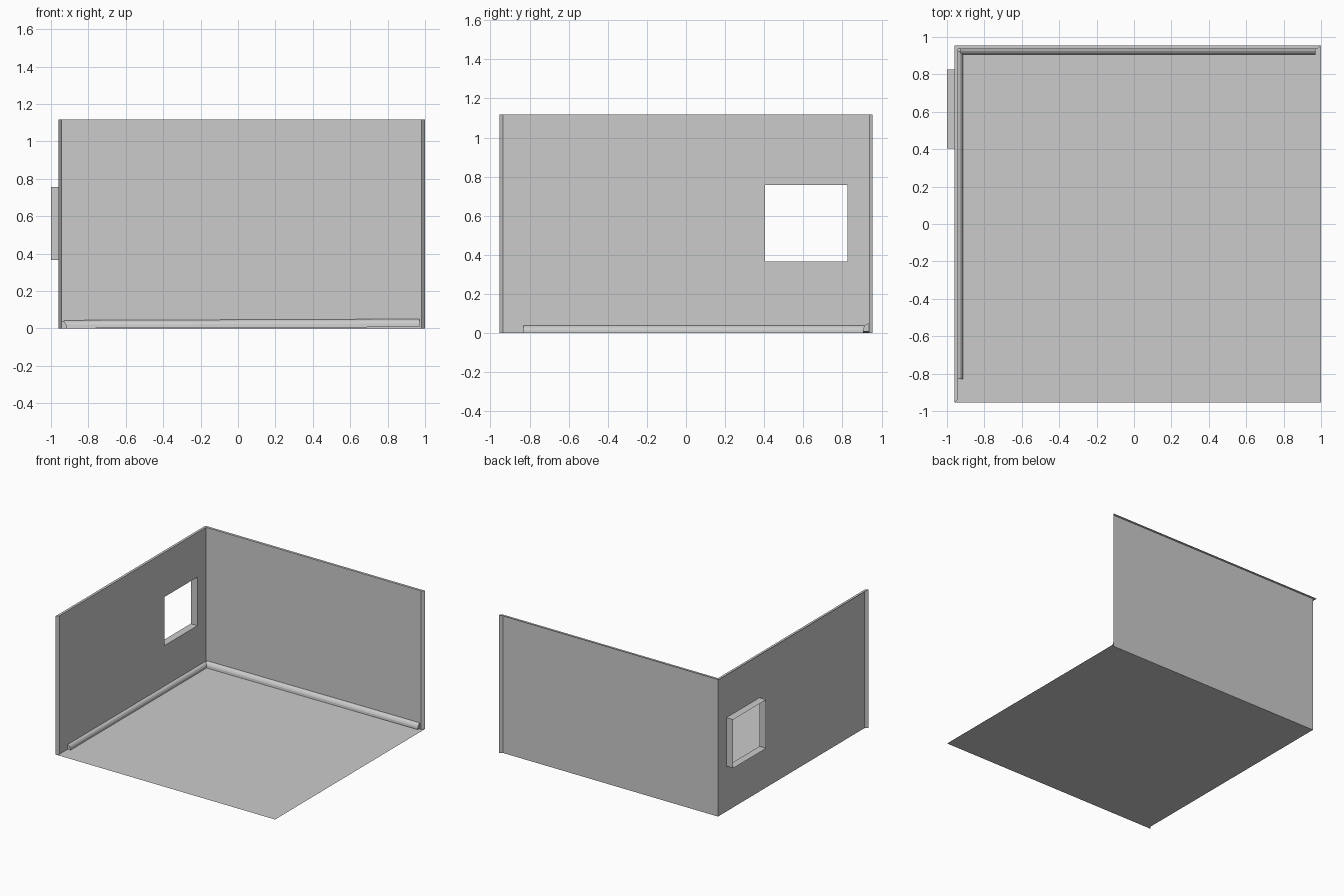
import bpy
from mathutils import Vector

if "Cube" in bpy.data.objects:
    bpy.data.objects.remove(bpy.data.objects["Cube"])

XL, XR, Y, H, T = -0.96, 1.0, 0.955, 1.117, 0.02   # room extents, height, lip width
XI, YI, XE = XL + T, Y - T, XR - T                  # inner wall planes
WY, WZ, WX = (0.405, 0.826), (0.365, 0.757), -1.0   # window opening and reveal depth


def make(name, faces):
    """Make an object from a list of polygons, merging shared corners."""
    verts, index, polys = [], {}, []
    for face in faces:
        poly = []
        for p in face:
            key = tuple(round(c, 5) for c in p)
            if key not in index:
                index[key] = len(verts)
                verts.append(key)
            poly.append(index[key])
        polys.append(poly)
    mesh = bpy.data.meshes.new(name)
    mesh.from_pydata(verts, [], polys)
    mesh.update()
    ob = bpy.data.objects.new(name, mesh)
    bpy.context.collection.objects.link(ob)
    return ob


def upright(a, b, z0=0, z1=H):
    """Vertical quad between two plan points."""
    return [(*a, z0), (*b, z0), (*b, z1), (*a, z1)]


# Plan points: outer lip corners and inner wall corners
out_front, out_corner, out_right = (XL, -Y), (XL, Y), (XR, Y)
in_front, in_corner, in_right = (XI, -YI), (XI, YI), (XE, YI)

# Floor sheet
make("floor", [[(*p, 0) for p in
     (in_corner, in_front, out_front, (XR, -Y), out_right, in_right)]])

# Left wall sheet, cut into a grid around the window, with end and top lips
ys, zs = (-YI, *WY, YI), (0, *WZ, H)
left = [upright((XI, ys[i]), (XI, ys[i + 1]), zs[j], zs[j + 1])
        for i in range(3) for j in range(3) if (i, j) != (1, 1)]
left.append(upright(out_front, in_front))
left.append([(*p, H) for p in (out_front, in_front, in_corner, out_corner)])
make("left_wall", left)

# Back wall sheet with end and top lips
make("back_wall", [
    upright(in_corner, in_right),
    upright(in_right, out_right),
    [(*p, H) for p in (in_corner, in_right, out_right, out_corner)]])

# Window reveal: open tube pushed outwards through the left wall
ring = [(WY[0], WZ[0]), (WY[1], WZ[0]), (WY[1], WZ[1]), (WY[0], WZ[1])]
make("window_reveal", [
    [(XI, *ring[i]), (XI, *ring[(i + 1) % 4]), (WX, *ring[(i + 1) % 4]), (WX, *ring[i])]
    for i in range(4)])


def skirting(name, start, end, inward, width, height):
    """Sweep a rounded bead along the foot of a wall."""
    profile = [(0, 0), (1, 0), (0.93, 0.45), (0.7, 0.75), (0.35, 0.93), (0, 1)]
    rings = [[Vector(p) + Vector(inward) * u * width + Vector((0, 0, v * height))
              for u, v in profile] for p in (start, end)]
    a, b = rings
    n = len(profile)
    faces = [[a[i], b[i], b[(i + 1) % n], a[(i + 1) % n]] for i in range(n)]
    make(name, faces + [a[::-1], b])


# Skirting strips; the back one rises slightly to the right
skirting("left_skirting", (XI, 0.925, 0), (XI, -0.83, 0), (1, 0, 0), 0.026, 0.038)
skirting("back_skirting", (-0.93, YI, 0), (0.97, YI, 0.007), (0, -1, 0), 0.03, 0.043)
